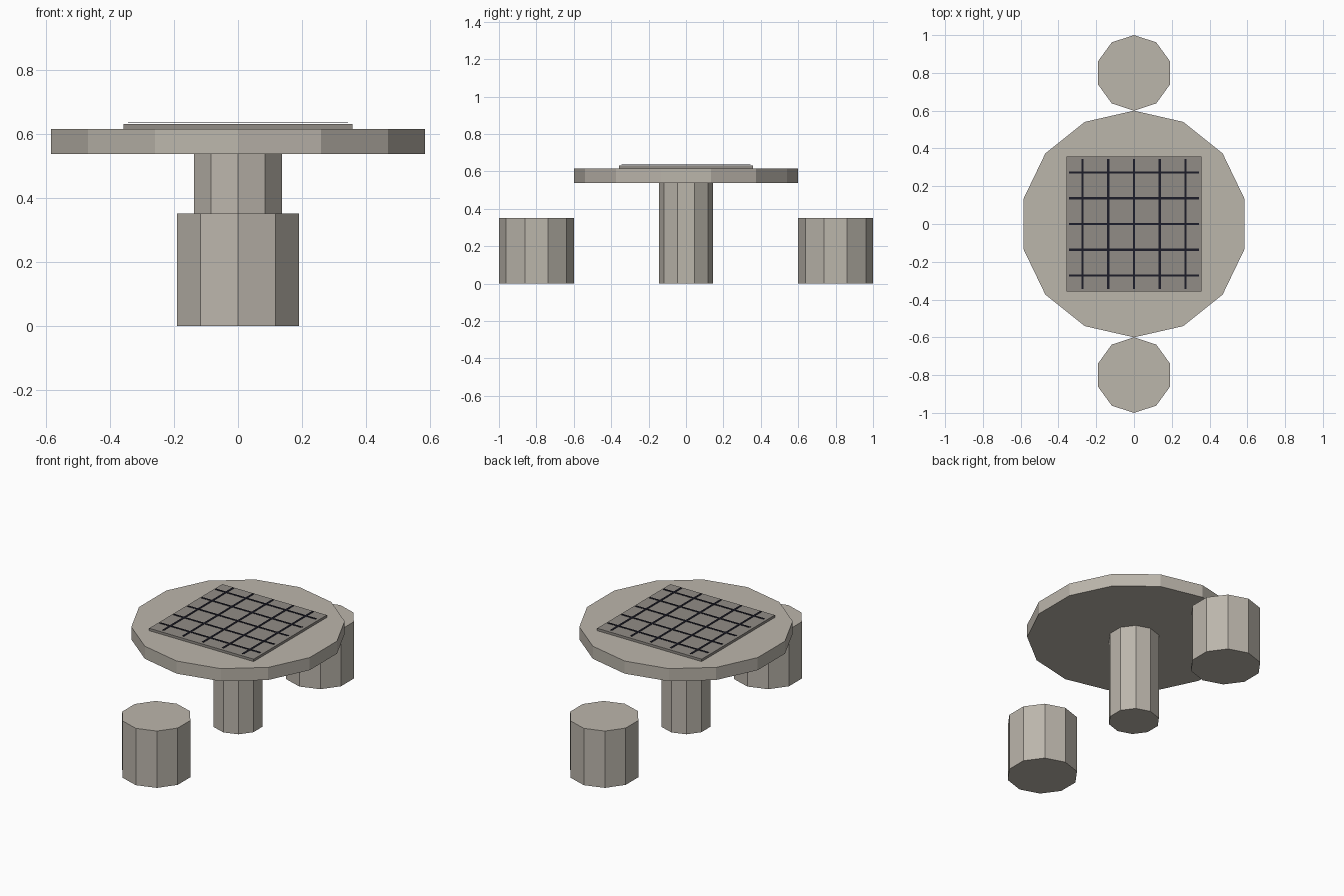
import bpy
import bmesh
from math import sin, cos, tau

cube = bpy.data.objects.get("Cube")
if cube:
    bpy.data.objects.remove(cube, do_unlink=True)


def material(name, colour):
    mat = bpy.data.materials.new(name)
    mat.use_nodes = True
    mat.diffuse_color = (*colour, 1)
    mat.node_tree.nodes["Principled BSDF"].inputs["Base Color"].default_value = (*colour, 1)
    return mat


stone = material("pale stone", (0.50, 0.465, 0.41))
slate = material("board grey", (0.285, 0.265, 0.24))
ink = material("dark line", (0.012, 0.012, 0.022))


def finish(name, bm, mat):
    bmesh.ops.recalc_face_normals(bm, faces=bm.faces)
    mesh = bpy.data.meshes.new(name)
    bm.to_mesh(mesh)
    bm.free()
    mesh.materials.append(mat)
    obj = bpy.data.objects.new(name, mesh)
    bpy.context.collection.objects.link(obj)
    return obj


def prism(name, sides, radius, z0, z1, mat, y=0):
    """Upright flat-sided column with one corner pointing along y."""
    bm = bmesh.new()
    angles = [tau * i / sides for i in range(sides)]
    base = bm.faces.new([bm.verts.new((radius * sin(a), y + radius * cos(a), z0))
                         for a in angles])
    top = bmesh.ops.extrude_face_region(bm, geom=[base], use_keep_orig=True)["geom"]
    verts = [v for v in top if isinstance(v, bmesh.types.BMVert)]
    bmesh.ops.translate(bm, verts=verts, vec=(0, 0, z1 - z0))
    return finish(name, bm, mat)


def add_box(bm, x, y, z0, z1, width, depth):
    verts = bmesh.ops.create_cube(bm, size=1)["verts"]
    bmesh.ops.scale(bm, verts=verts, vec=(width, depth, z1 - z0))
    bmesh.ops.translate(bm, verts=verts, vec=(x, y, (z0 + z1) / 2))


# Table
prism("pedestal", 10, 0.144, 0, 0.538, stone)
prism("table_top", 14, 0.6, 0.538, 0.616, stone)

# Stools
for name, y in (("front_stool", -0.8), ("back_stool", 0.8)):
    prism(name, 10, 0.2, 0, 0.352, stone, y)

# Game board
bm = bmesh.new()
add_box(bm, 0, 0, 0.616, 0.631, 0.716, 0.716)
finish("game_board", bm, slate)

# Grid lines
bm = bmesh.new()
for i in range(-2, 3):
    offset = i * 0.1365
    add_box(bm, offset, 0, 0.635, 0.637, 0.012, 0.688)
    add_box(bm, 0, offset, 0.635, 0.637, 0.688, 0.012)
finish("grid_lines", bm, ink)
